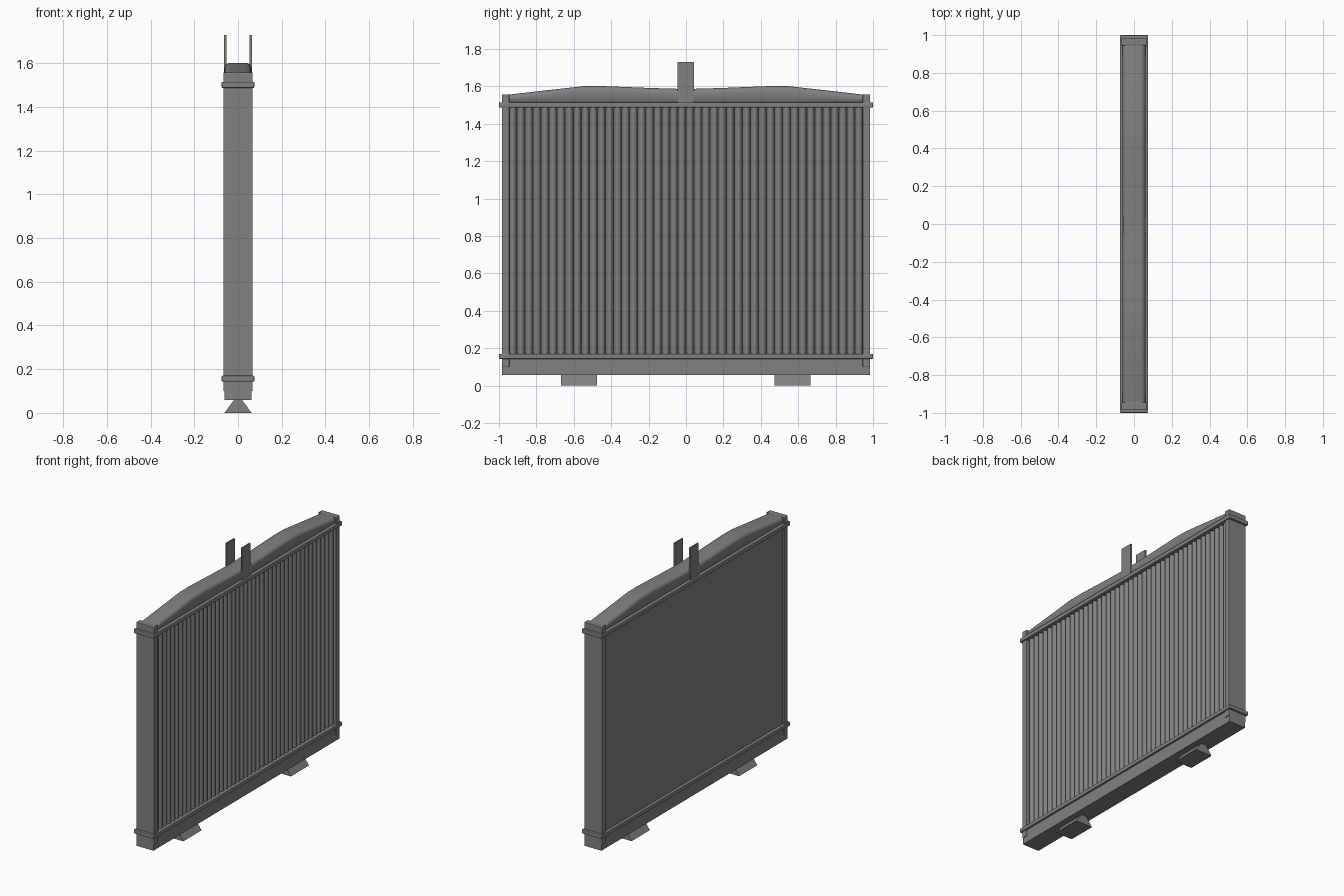
import bpy, bmesh, math

if "Cube" in bpy.data.objects:
    bpy.data.objects.remove(bpy.data.objects["Cube"])

metal = bpy.data.materials.new("grey_metal")
metal.diffuse_color = (0.22, 0.22, 0.22, 1)
metal.use_nodes = True
metal.node_tree.nodes["Principled BSDF"].inputs["Base Color"].default_value = metal.diffuse_color


def finish(name, bm, smooth=False, bevel=0):
    bmesh.ops.recalc_face_normals(bm, faces=bm.faces[:])
    me = bpy.data.meshes.new(name)
    bm.to_mesh(me)
    bm.free()
    ob = bpy.data.objects.new(name, me)
    bpy.context.collection.objects.link(ob)
    me.materials.append(metal)
    if bevel:
        mod = ob.modifiers.new("bevel", 'BEVEL')
        mod.width, mod.segments = bevel, 2
    if smooth:
        bpy.ops.object.select_all(action='DESELECT')
        ob.select_set(True)
        bpy.context.view_layer.objects.active = ob
        bpy.ops.object.shade_smooth_by_angle(angle=math.radians(40))
    return ob


def box(name, x0, x1, y0, y1, z0, z1, bevel=0):
    bm = bmesh.new()
    bmesh.ops.create_cube(bm, size=1)
    for v in bm.verts:
        v.co = ((x0 + x1) / 2 + v.co.x * (x1 - x0),
                (y0 + y1) / 2 + v.co.y * (y1 - y0),
                (z0 + z1) / 2 + v.co.z * (z1 - z0))
    return finish(name, bm, bevel=bevel)


def loft(name, rings, smooth=False):
    """Skin a row of equal closed rings and cap both ends."""
    bm = bmesh.new()
    rows = [[bm.verts.new(p) for p in ring] for ring in rings]
    for a, b in zip(rows, rows[1:]):
        for i in range(len(a)):
            j = (i + 1) % len(a)
            bm.faces.new((a[i], a[j], b[j], b[i]))
    bm.faces.new(rows[0])
    bm.faces.new(rows[-1])
    return finish(name, bm, smooth)


# Core: flat rear panel with rounded vertical tubes on the right side
COUNT, HALF = 44, 0.947
pitch = 2 * HALF / COUNT
outline = [(-0.055, HALF), (-0.055, -HALF)]
for i in range(COUNT):
    for k in range(8):
        t = k / 8
        outline.append((0.034 + 0.022 * math.sin(math.pi * t) ** 0.6,
                        -HALF + pitch * (i + t)))
outline.append((0.034, HALF))
loft("finned_core", [[(x, y, z) for x, y in outline] for z in (0.13, 1.50)], True)

# Side columns
for s, side in ((-1, "front"), (1, "back")):
    y0, y1 = sorted((s * 0.945, s * 0.985))
    box(side + "_column", -0.067, 0.067, y0, y1, 0.10, 1.558, 0.004)

# Flanges that clamp the core to the tanks
box("lower_flange", -0.075, 0.075, -1, 1, 0.143, 0.170, 0.005)
box("upper_flange", -0.075, 0.075, -1, 1, 1.487, 1.515, 0.005)

# Lower tank
box("lower_tank", -0.062, 0.062, -0.985, 0.985, 0.058, 0.15)

# Upper tank: rounded section following a double-humped crest
crest = [(-0.95, 1.556), (-0.75, 1.579), (-0.55, 1.601), (-0.45, 1.602),
         (-0.2, 1.592), (0, 1.586), (0.2, 1.592), (0.45, 1.602),
         (0.55, 1.601), (0.75, 1.579), (0.95, 1.556)]
rings = []
for y, top in crest:
    base = 1.508
    r = min(0.026, (top - base) * 0.45)
    half = [(0.048, base), (0.053, base + 0.008), (0.060, base + 0.02)]
    for k in range(6):
        a = math.pi / 2 * k / 5
        half.append((0.061 - 0.026 * (1 - math.cos(a)), top - r + r * math.sin(a)))
    ring = half + [(-x, z) for x, z in reversed(half)]
    rings.append([(x, y, z) for x, z in ring])
loft("upper_tank", rings, True)

# Mounting tabs on both sides of the upper tank
for s, side in ((-1, "left"), (1, "right")):
    x0, x1 = sorted((s * 0.053, s * 0.063))
    box(side + "_mounting_tab", x0, x1, -0.045, 0.043, 1.505, 1.73)

# Feet: wedge blocks widening to the ground
for y0, y1, side in ((-0.668, -0.475, "front"), (0.472, 0.665, "back")):
    section = [(-0.062, 0), (0.062, 0), (0.018, 0.06), (-0.018, 0.06)]
    loft(side + "_foot", [[(x, y, z) for x, z in section] for y in (y0, y1)])
